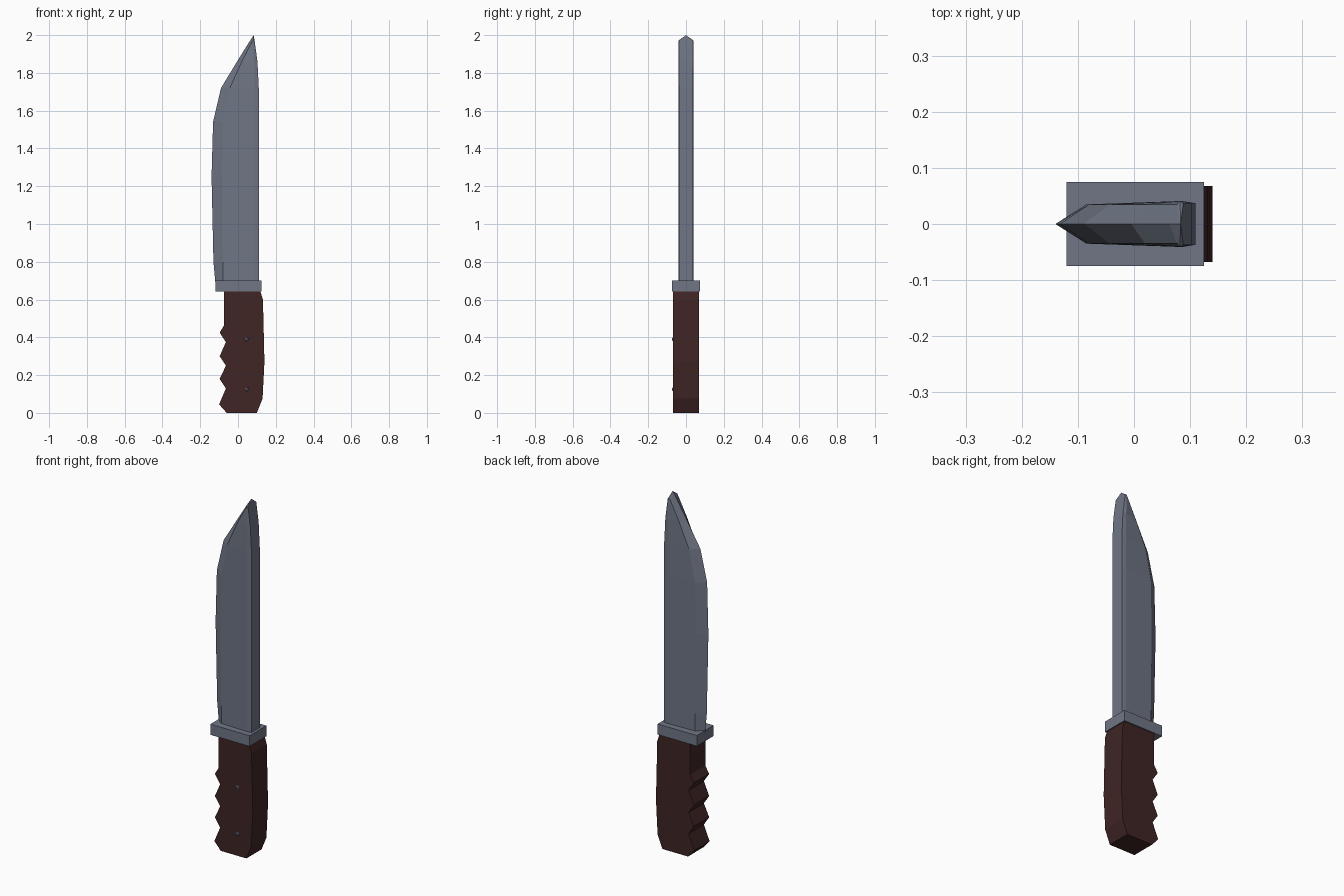
import bpy, bmesh
from mathutils import Matrix

cube = bpy.data.objects.get("Cube")
if cube:
    bpy.data.objects.remove(cube, do_unlink=True)


def material(name, rgb):
    mat = bpy.data.materials.new(name)
    mat.use_nodes = True
    mat.diffuse_color = (*rgb, 1)
    mat.node_tree.nodes["Principled BSDF"].inputs["Base Color"].default_value = (*rgb, 1)
    return mat


steel = material("steel grey", (0.16, 0.18, 0.235))
wood = material("dark brown", (0.05, 0.018, 0.018))


def finish(name, bm, mat):
    bmesh.ops.recalc_face_normals(bm, faces=bm.faces)
    mesh = bpy.data.meshes.new(name)
    bm.to_mesh(mesh)
    bm.free()
    mesh.materials.append(mat)
    obj = bpy.data.objects.new(name, mesh)
    bpy.context.collection.objects.link(obj)
    return obj


# Blade: stations of height, cutting edge x, bevel x, shoulder x, spine x
stations = [
    (0.69, -0.12, -0.08, 0.085, 0.11),
    (0.80, -0.13, -0.08, 0.085, 0.11),
    (1.25, -0.14, -0.085, 0.085, 0.11),
    (1.54, -0.132, -0.08, 0.085, 0.11),
    (1.72, -0.09, -0.043, 0.085, 0.11),
    (1.86, -0.005, 0.02, 0.085, 0.103),
    (1.97, 0.063, 0.077, 0.082, 0.088),
]
bm = bmesh.new()
rings = []
for z, edge, bevel, shoulder, spine in stations:
    half = [(bevel, 0.035), (shoulder, 0.041), (spine, 0.037)]
    outline = [(edge, 0)] + half + [(x, -y) for x, y in reversed(half)]
    rings.append([bm.verts.new((x, y, z)) for x, y in outline])
for low, high in zip(rings, rings[1:]):
    for i in range(len(low)):
        j = (i + 1) % len(low)
        bm.faces.new((low[i], low[j], high[j], high[i]))
bm.faces.new(rings[0])
# Chisel point
tip = bm.verts.new((0.083, 0, 2.0))
for i in range(len(rings[-1])):
    bm.faces.new((rings[-1][i], rings[-1][(i + 1) % len(rings[-1])], tip))
finish("blade", bm, steel)

# Guard
bm = bmesh.new()
bmesh.ops.create_cube(bm, size=1, matrix=Matrix.Translation((0.0025, 0, 0.672))
                      @ Matrix.Diagonal((0.245, 0.15, 0.06, 1)))
finish("guard", bm, steel)

# Handle: side profile with finger notches, extruded through its thickness
profile = [(0.118, 0.645), (-0.073, 0.645), (-0.073, 0.465)]
for z in (0.425, 0.30, 0.18):
    profile += [(-0.097, z), (-0.064, z - 0.05)]
profile += [(-0.10, 0.045), (-0.06, 0), (0.10, 0), (0.13, 0.075),
            (0.14, 0.27), (0.132, 0.60)]
bm = bmesh.new()
side = bm.faces.new([bm.verts.new((x, -0.068, z)) for x, z in profile])
grown = bmesh.ops.extrude_face_region(bm, geom=[side])
bmesh.ops.translate(bm, vec=(0, 0.136, 0),
                    verts=[v for v in grown["geom"] if isinstance(v, bmesh.types.BMVert)])
finish("handle", bm, wood)

# Rivets on the front of the handle
for name, z in (("upper_rivet", 0.39), ("lower_rivet", 0.125)):
    bm = bmesh.new()
    bmesh.ops.create_icosphere(bm, subdivisions=1, radius=0.013,
                               matrix=Matrix.Translation((0.046, -0.064, z)))
    finish(name, bm, steel)
